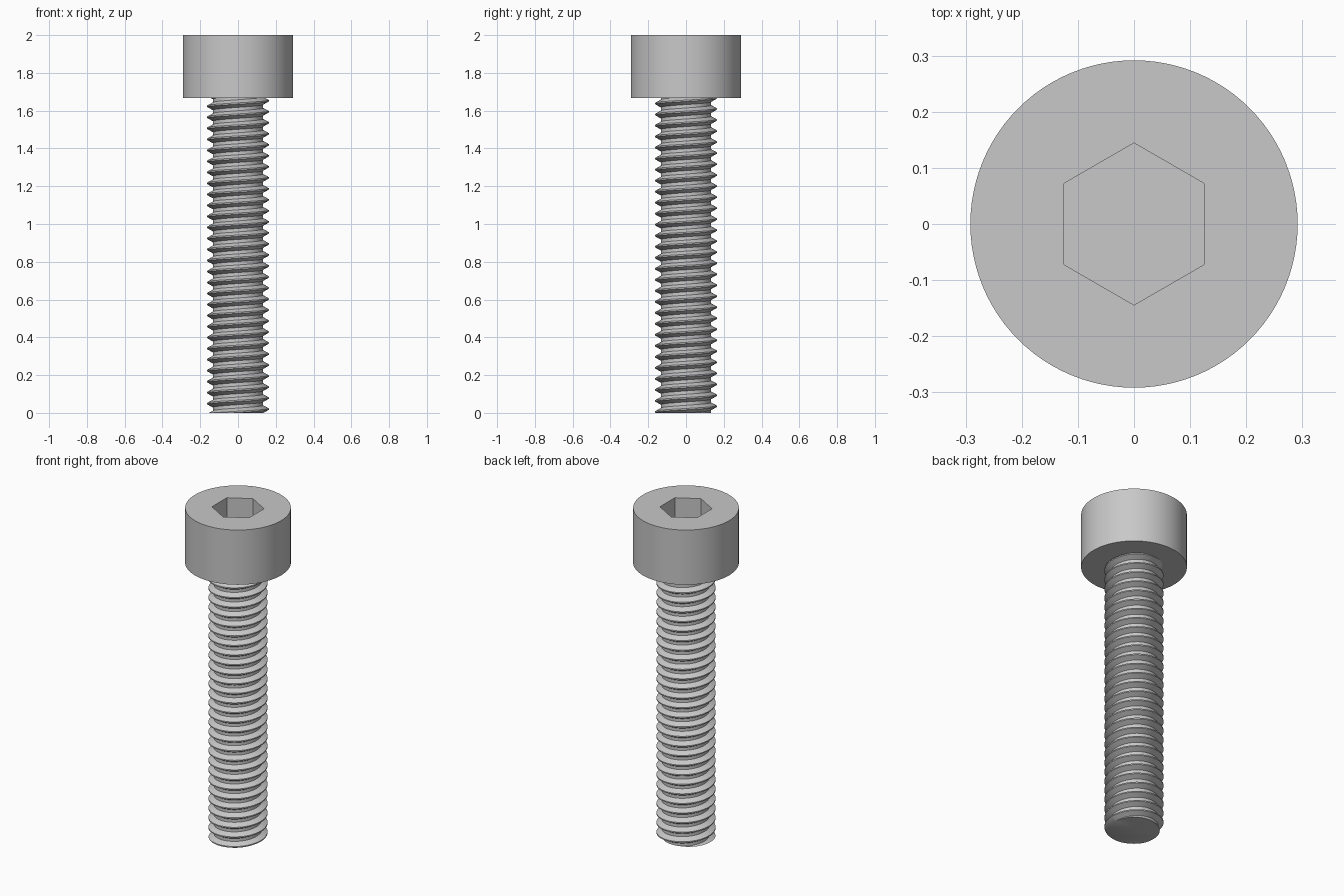
import bpy, bmesh, math

cube = bpy.data.objects.get("Cube")
if cube:
    bpy.data.objects.remove(cube, do_unlink=True)

HEAD_R, HEAD_BASE, TOP = 0.2917, 1.667, 2.0
SOCKET_R, SOCKET_DEPTH = 0.1443, 0.167
ROOT_R, CREST_R, PITCH = 0.133, 0.163, 0.0583
CREST_FLAT, FLANK = 0.007, 0.0167
CREST_Z = 0.02          # height of the first crest on the +x side
STEPS = 64

steel = bpy.data.materials.new("steel_grey")
steel.use_nodes = True
colour = (0.58, 0.58, 0.58, 1)
steel.diffuse_color = colour
steel.node_tree.nodes["Principled BSDF"].inputs["Base Color"].default_value = colour


def finish(bm, name):
    bmesh.ops.recalc_face_normals(bm, faces=bm.faces[:])
    mesh = bpy.data.meshes.new(name)
    bm.to_mesh(mesh)
    bm.free()
    mesh.materials.append(steel)
    obj = bpy.data.objects.new(name, mesh)
    bpy.context.collection.objects.link(obj)
    bpy.ops.object.select_all(action='DESELECT')
    obj.select_set(True)
    bpy.context.view_layer.objects.active = obj
    bpy.ops.object.shade_smooth_by_angle(angle=math.radians(30))
    return obj


def ring(bm, sides, radius, z, turn=0.0):
    angles = [turn + math.tau * i / sides for i in range(sides)]
    return [bm.verts.new((radius * math.cos(a), radius * math.sin(a), z)) for a in angles]


def wall(bm, low, high):
    n = len(low)
    for i in range(n):
        j = (i + 1) % n
        bm.faces.new((low[i], low[j], high[j], high[i]))


# Cylindrical head with a hexagonal socket
bm = bmesh.new()
low, high = [ring(bm, 96, HEAD_R, z) for z in (HEAD_BASE, TOP)]
floor, rim = [ring(bm, 6, SOCKET_R, z, math.pi / 2) for z in (TOP - SOCKET_DEPTH, TOP)]
wall(bm, low, high)
wall(bm, floor, rim)
bm.faces.new(low)
bm.faces.new(floor)
rim_edges = [bm.edges.get((loop[i - 1], loop[i])) for loop in (high, rim) for i in range(len(loop))]
bmesh.ops.triangle_fill(bm, edges=rim_edges, use_beauty=True)
finish(bm, "socket_head")

# Right-handed threaded shank: one thread profile repeated along the helix
half = CREST_FLAT / 2
profile = [(-half - FLANK, ROOT_R), (-half, CREST_R), (half, CREST_R), (half + FLANK, ROOT_R)]
turns = int(HEAD_BASE / PITCH) + 5
bm = bmesh.new()
columns = []
for s in range(STEPS):
    a = math.tau * s / STEPS
    base = CREST_Z + PITCH * (s / STEPS - 2)
    columns.append([bm.verts.new((r * math.cos(a), r * math.sin(a), base + PITCH * k + dz))
                    for k in range(turns) for dz, r in profile])
for s in range(STEPS):
    here, after = columns[s], columns[(s + 1) % STEPS]
    if s == STEPS - 1:      # the seam climbs by one full turn
        after = after[len(profile):]
    for i in range(len(after) - 1):
        bm.faces.new((here[i], after[i], after[i + 1], here[i + 1]))

# Trim flat at the tip and just inside the head, then cap both ends
for z, up in ((0.0, -1), (HEAD_BASE + 0.02, 1)):
    cut = bmesh.ops.bisect_plane(bm, geom=bm.verts[:] + bm.edges[:] + bm.faces[:], dist=1e-6,
                                 plane_co=(0, 0, z), plane_no=(0, 0, up), clear_outer=True)
    edges = [e for e in cut["geom_cut"] if isinstance(e, bmesh.types.BMEdge)]
    bmesh.ops.triangle_fill(bm, edges=edges, use_beauty=True)
finish(bm, "threaded_shank")
